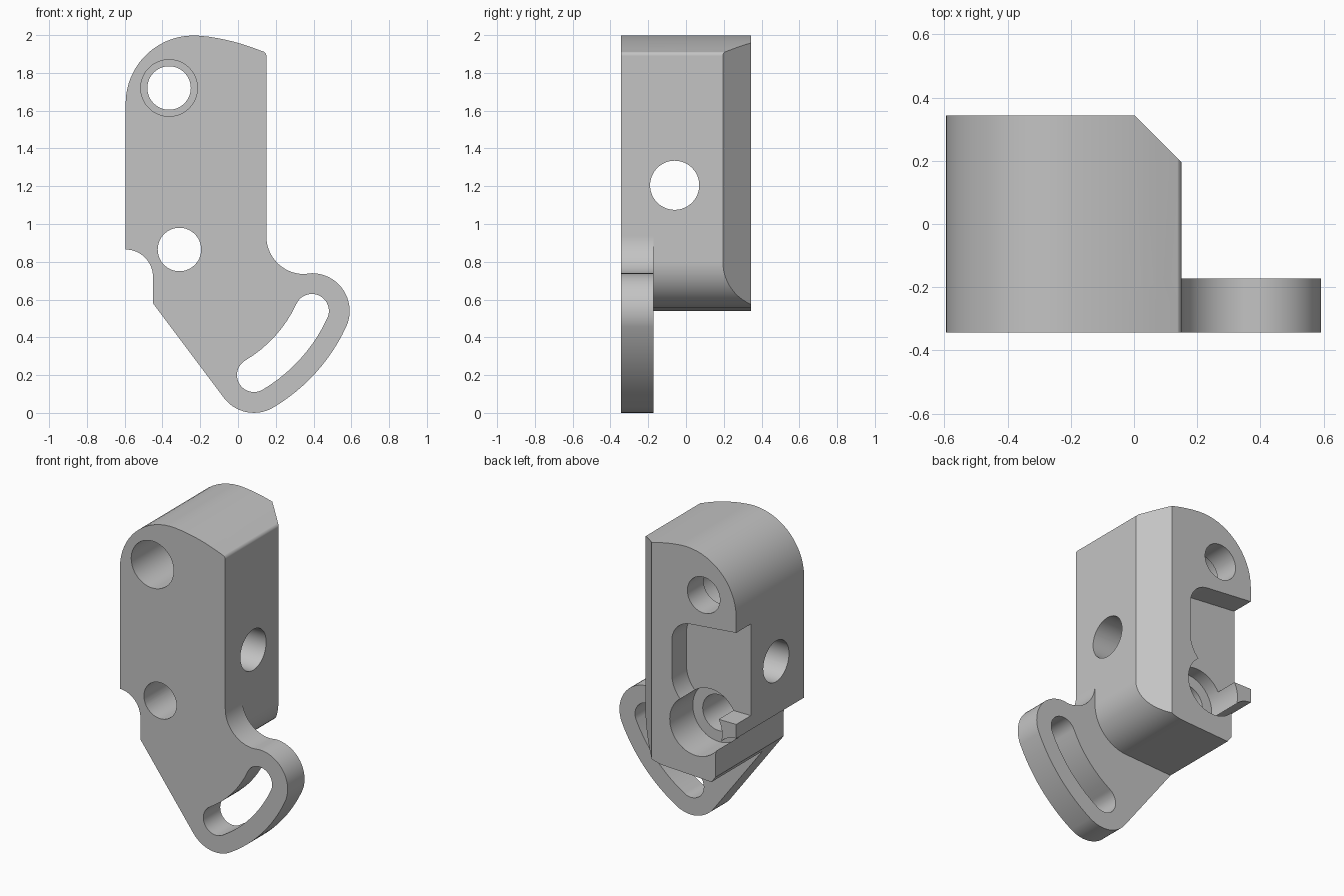
import bpy
import bmesh
from math import sin, cos, radians, ceil, hypot

if "Cube" in bpy.data.objects:
    bpy.data.objects.remove(bpy.data.objects["Cube"])

grey = bpy.data.materials.new("plain_grey")
grey.use_nodes = True
colour = (0.55, 0.55, 0.55, 1)
grey.diffuse_color = colour
grey.node_tree.nodes["Principled BSDF"].inputs["Base Color"].default_value = colour

HALF = 0.343       # half of the depth
PIVOT = (-0.31, 0.865)
R_SLOT = 0.773     # slot centreline radius about the pivot
LOW, HIGH = -59.3, -24.9


def polar(c, r, deg):
    return (c[0] + r * cos(radians(deg)), c[1] + r * sin(radians(deg)))


def arc(c, r, a, b):
    n = max(4, ceil(abs(b - a) / 6), ceil(abs(b - a) * r / 3))
    return [polar(c, r, a + (b - a) * i / n) for i in range(n + 1)]


def prism(name, points, start, end, axis="y"):
    """Extrude an outline along one axis."""
    place = {"x": lambda p, d: (d, p[0], p[1]),
             "y": lambda p, d: (p[0], d, p[1]),
             "z": lambda p, d: (p[0], p[1], d)}[axis]
    clean = []
    for p in points:
        if not clean or hypot(p[0] - clean[-1][0], p[1] - clean[-1][1]) > 0.001:
            clean.append(p)
    if hypot(clean[0][0] - clean[-1][0], clean[0][1] - clean[-1][1]) < 0.001:
        clean.pop()
    bm = bmesh.new()
    face = bm.faces.new([bm.verts.new(place(p, start)) for p in clean])
    out = bmesh.ops.extrude_face_region(bm, geom=[face])
    verts = [v for v in out["geom"] if isinstance(v, bmesh.types.BMVert)]
    shift = place((0, 0), end - start)
    bmesh.ops.translate(bm, verts=verts, vec=shift)
    bmesh.ops.recalc_face_normals(bm, faces=bm.faces)
    mesh = bpy.data.meshes.new(name)
    bm.to_mesh(mesh)
    bm.free()
    mesh.materials.append(grey)
    obj = bpy.data.objects.new(name, mesh)
    bpy.context.collection.objects.link(obj)
    return obj


def combine(target, tool, operation="DIFFERENCE"):
    mod = target.modifiers.new(operation.lower(), "BOOLEAN")
    mod.operation = operation
    mod.solver = "EXACT"
    mod.object = tool
    bpy.context.view_layer.objects.active = target
    bpy.ops.object.modifier_apply(modifier=mod.name)
    bpy.data.objects.remove(tool)


def bore(name, centre, radius, start, end, axis="y"):
    combine(bracket, prism(name, arc(centre, radius, 0, 360), start, end, axis))


# Outline shared by the block and the plate
upper = ([(-0.45, 0.58)] + arc((-0.595, 0.72), 0.145, 0, 90)
         + arc((-0.235, 1.638), 0.36, 180, 84.5)
         + arc(PIVOT, 1.137, 84.5, 68)
         + arc((0.125, 1.89), 0.025, 60, 0))

# Thick block with a rounded lower corner and a bevelled back edge
bracket = prism("bracket", upper + arc((-0.095, 0.8), 0.245, 0, -90)
                + [(-0.42, 0.54)], -0.25, HALF)
combine(bracket, prism("bevel_cutter", [(-0.105, 0.45), (0.25, 0.095), (0.25, 0.45)],
                       -0.1, 2.1, "z"))

# Front plate with the curved arm
slot_low, slot_high = polar(PIVOT, R_SLOT, LOW), polar(PIVOT, R_SLOT, HIGH)
plate = prism("plate", upper + arc((0.35, 0.935), 0.2, 180, 270)
              + arc(slot_high, 0.2, 90, HIGH)
              + arc(PIVOT, R_SLOT + 0.2, HIGH, LOW)
              + arc(slot_low, 0.2, LOW, -142.8), -HALF, -0.172)
combine(bracket, plate, "UNION")

# Curved adjustment slot
slot = (arc(PIVOT, R_SLOT + 0.09, LOW, HIGH) + arc(slot_high, 0.09, HIGH, HIGH + 180)
        + arc(PIVOT, R_SLOT - 0.09, HIGH, LOW) + arc(slot_low, 0.09, LOW + 180, LOW + 360))
combine(bracket, prism("slot_cutter", slot, -0.5, 0))

# Back pocket, open at the side
pocket = ([(-0.8, 0.955)] + arc((-0.34, 1.155), 0.2, -90, 0)
          + arc((-0.28, 1.37), 0.14, 0, 83) + [(-0.595, 1.54), (-0.8, 1.565)])
combine(bracket, prism("pocket_cutter", pocket, 0.195, 0.5))

# Stepped pivot hole and stepped top hole
bore("pivot_recess", PIVOT, 0.185, 0.11, 0.5)
bore("pivot_hole", PIVOT, 0.115, -0.5, 0.3)
top_hole = (-0.365, 1.72)
bore("top_recess", top_hole, 0.15, -0.5, 0.18)
bore("top_hole", top_hole, 0.115, 0, 0.5)

# Cross hole and small index mark
bore("cross_hole", (-0.06, 1.205), 0.13, -1, 1, "x")
mark = [(0.076, 1.935), (0.088, 1.935), (0.088, 2.1), (0.076, 2.1)]
combine(bracket, prism("mark_cutter", mark, -0.5, -0.257))

# Smooth curved walls, crisp edges
bpy.ops.object.select_all(action="DESELECT")
bracket.select_set(True)
bpy.context.view_layer.objects.active = bracket
bpy.ops.object.shade_smooth_by_angle(angle=radians(25))
normals = bracket.modifiers.new("even_shading", "WEIGHTED_NORMAL")
normals.keep_sharp = True
